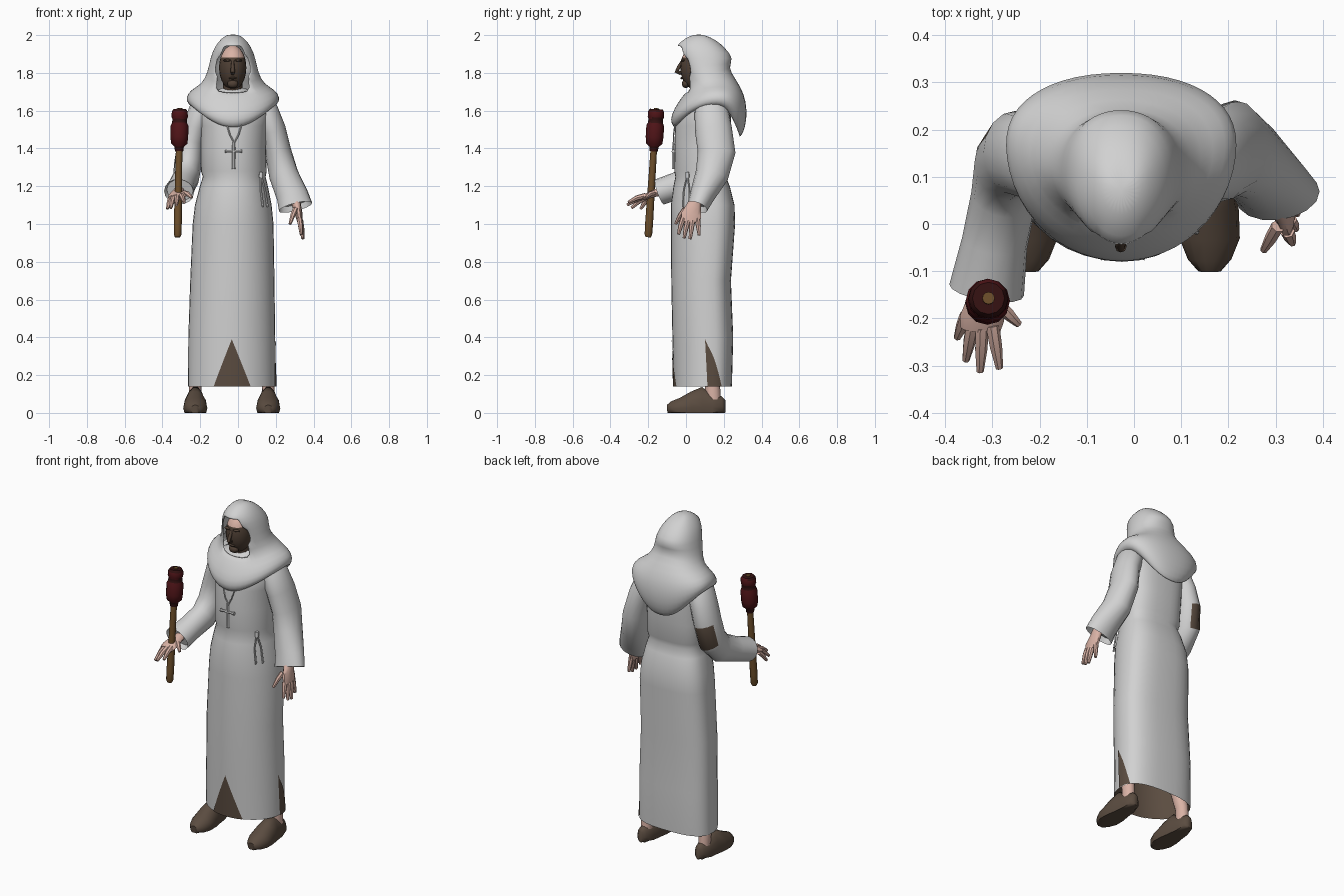
import bpy, bmesh, math
from mathutils import Vector as V

cube = bpy.data.objects.get("Cube")
if cube:
    bpy.data.objects.remove(cube, do_unlink=True)


def material(name, r, g, b):
    m = bpy.data.materials.new(name)
    m.use_nodes = True
    m.diffuse_color = (r, g, b, 1)
    node = m.node_tree.nodes["Principled BSDF"]
    node.inputs["Base Color"].default_value = (r, g, b, 1)
    node.inputs["Roughness"].default_value = 0.9
    return m


cloth = material("pale cloth", .64, .64, .64)
brown = material("brown leather", .105, .073, .052)
skin = material("skin", .70, .45, .38)
mask = material("dark face", .08, .052, .036)
wood = material("wood", .155, .078, .024)
red = material("dark red", .080, .007, .009)
soot = material("soot red", .035, .006, .006)


def finish(name, bm, mats, rule=None, angle=50):
    bmesh.ops.recalc_face_normals(bm, faces=bm.faces)
    if rule:
        for f in bm.faces:
            f.material_index = rule(f.calc_center_median())
    me = bpy.data.meshes.new(name)
    bm.to_mesh(me)
    bm.free()
    ob = bpy.data.objects.new(name, me)
    bpy.context.collection.objects.link(ob)
    for m in mats:
        me.materials.append(m)
    bpy.ops.object.select_all(action='DESELECT')
    ob.select_set(True)
    bpy.context.view_layer.objects.active = ob
    bpy.ops.object.shade_smooth_by_angle(angle=math.radians(angle))
    return ob


def loft(rings, caps=True, closed=True, skip=None):
    bm = bmesh.new()
    rows = [[bm.verts.new(p) for p in ring] for ring in rings]
    n = len(rows[0])
    for i in range(len(rows) - 1):
        for j in range(n if closed else n - 1):
            if skip and skip(i, j):
                continue
            k = (j + 1) % n
            bm.faces.new((rows[i][j], rows[i][k], rows[i + 1][k], rows[i + 1][j]))
    if caps:
        bm.faces.new(rows[0])
        bm.faces.new(rows[-1])
    return bm


def tube(name, pts, mats, n=10, rule=None, cuff=False, floor=False):
    """Sweep an ellipse along points of (x, y, z, radius across, radius other way)."""
    c = [V(p[:3]) for p in pts]
    rings = []
    for i, p in enumerate(pts):
        t = (c[min(i + 1, len(c) - 1)] - c[max(i - 1, 0)]).normalized()
        ref = V((1, 0, 0)) if abs(t.x) < .9 else V((0, 1, 0))
        u = (ref - t * ref.dot(t)).normalized()
        v = t.cross(u)
        ring = [c[i] + u * p[3] * math.cos(a) + v * p[-1] * math.sin(a)
                for a in (2 * math.pi * j / n for j in range(n))]
        if floor:
            for q in ring:
                q.z = max(q.z, 0)
        rings.append(ring)
    bm = loft(rings)
    if cuff:
        bm.faces.ensure_lookup_table()
        bmesh.ops.recalc_face_normals(bm, faces=bm.faces)
        bmesh.ops.inset_region(bm, faces=[bm.faces[-1]], thickness=.01, depth=-.03)
    return finish(name, bm, mats, rule)


def ball(name, center, size, mats, rule=None, n=16):
    bm = bmesh.new()
    bmesh.ops.create_uvsphere(bm, u_segments=n, v_segments=n, radius=1)
    for v in bm.verts:
        v.co = V(a * b for a, b in zip(v.co, size)) + V(center)
    return finish(name, bm, mats, rule)


def section(a, xc, hx, yf, yb, widest, front_pow, back_pow):
    """Point of a cross-section that is rounder in front and squarer behind."""
    c, s = math.cos(a), math.sin(a)
    e = back_pow if s > 0 else front_pow
    ym = yf + (yb - yf) * widest
    reach = yb - ym if s > 0 else ym - yf
    return (xc + hx * math.copysign(abs(c) ** e, c), ym + reach * math.copysign(abs(s) ** e, s))


# Robe body: height, half width, front y, back y, centre x
ROBE = [(.14, .232, -.065, .243, -.033), (.4, .23, -.072, .25, -.033),
        (.7, .223, -.078, .238, -.03), (1.0, .214, -.08, .26, -.026),
        (1.1, .203, -.08, .257, -.025), (1.2, .18, -.066, .232, -.022),
        (1.25, .166, -.056, .212, -.02), (1.28, .174, -.062, .222, -.022),
        (1.4, .172, -.06, .232, -.025), (1.52, .18, -.058, .24, -.022),
        (1.61, .195, -.045, .235, -.022), (1.68, .15, -.01, .2, -.022),
        (1.72, .06, .04, .15, -.025)]


def robe_point(deg, z, out=0.0):
    z = min(max(z, ROBE[0][0]), ROBE[-1][0])
    i = next(k for k in range(len(ROBE) - 1) if z <= ROBE[k + 1][0])
    a, b = ROBE[i], ROBE[i + 1]
    f = (z - a[0]) / (b[0] - a[0])
    _, hx, yf, yb, xc = (p + (q - p) * f for p, q in zip(a, b))
    return V((*section(math.radians(deg), xc, hx + out, yf - out, yb + out, .61, 1, .74), z))


def robe_ring(z, out=0.0):
    return [robe_point(10 * j, z, out) for j in range(36)]


finish("robe", loft([robe_ring(r[0]) for r in ROBE], caps=False), [cloth])
# Brown lining inside the hem, closed above
finish("robe_lining", loft([robe_ring(.14, -.001), robe_ring(.16, -.007), robe_ring(.38, -.01),
                            robe_ring(.4, -.14)], caps=False), [brown])


# Slits showing brown under-cloth: apex angle, base angles
def slit(name, apex, lo, hi, top):
    rows = []
    for i in range(9):
        f = i / 8
        z = top + (.14 - top) * f
        l, h = apex + (lo - apex) * f, apex + (hi - apex) * f
        rows.append([robe_point(l + (h - l) * k / 6, z, .004) for k in range(7)])
    bm = loft(rows, caps=False, closed=False)
    bmesh.ops.remove_doubles(bm, verts=bm.verts, dist=.0001)
    finish(name, bm, [brown])


slit("front_slit", -90, -114, -65, .39)
slit("side_slit", -7, -3, 25, .39)

# Hood and cowl: z at front, side and back, half width, front y, back y, widest place
HOOD = [(2.005, 2.005, 2.0, .025, .045, .10, .5), (1.985, 1.985, 1.975, .06, -.005, .16, .5),
        (1.945, 1.94, 1.93, .097, -.05, .21, .5), (1.885, 1.88, 1.875, .12, -.042, .255, .5),
        (1.79, 1.80, 1.83, .135, -.015, .222, .5), (1.70, 1.74, 1.77, .165, .0, .262, .55),
        (1.65, 1.71, 1.69, .228, -.04, .31, .6), (1.575, 1.67, 1.60, .252, -.082, .325, .62),
        (1.53, 1.635, 1.51, .24, -.082, .317, .62), (1.505, 1.63, 1.455, .21, -.06, .29, .6)]
M = 26
OPENING = {2: 2.6, 3: 3.6, 4: 2.6}
rings = []
for zf, zs, zb, hx, yf, yb, widest in HOOD:
    ring = []
    for j in range(M):
        a = 2 * math.pi * j / M
        s = math.sin(a)
        z = zs + ((zb if s > 0 else zf) - zs) * s * s
        ring.append(V((*section(a, -.027, hx, yf, yb, widest, 1, .9), z)))
    rings.append(ring)
bm = loft(rings, caps=False, skip=lambda i, j: abs(j + .5 - M * .75) < OPENING.get(i, 0))
bmesh.ops.holes_fill(bm, edges=[e for e in bm.edges if e.is_boundary and
                                all(v.co.z > 1.99 for v in e.verts)], sides=M)
hood = finish("hood", bm, [cloth], angle=80)
hood.modifiers.new("thickness", 'SOLIDIFY').thickness = .012
rounding = hood.modifiers.new("rounding", 'SUBSURF')
rounding.levels = rounding.render_levels = 1

# Head with dark face and pale forehead
ball("head", (-.028, .055, 1.828), (.072, .085, .118), [mask, skin],
     lambda c: 1 if c.z > 1.875 else 0, 20)
tube("nose", [(-.028, -.018, 1.865, .007), (-.028, -.038, 1.83, .01),
              (-.028, -.049, 1.808, .012), (-.028, -.025, 1.797, .01)], [mask], 8)
for s in (-1, 1):
    ball("brow", (-.028 + s * .027, -.016, 1.866), (.024, .012, .007), [mask], n=8)
ball("mouth", (-.028, -.02, 1.772), (.022, .010, .006), [mask], n=8)
ball("chin", (-.028, -.002, 1.742), (.03, .02, .022), [mask], n=10)
tube("neck", [(-.028, .08, 1.62, .055), (-.028, .075, 1.78, .05)], [mask], 12)

# Sleeves
tube("left_sleeve", [(.10, .13, 1.67, .05, .06), (.145, .135, 1.60, .068, .09),
                     (.185, .145, 1.50, .068, .098), (.213, .162, 1.38, .07, .1),
                     (.242, .137, 1.26, .078, .088), (.288, .085, 1.15, .085, .066),
                     (.305, .06, 1.09, .091, .056)], [cloth], 16, cuff=True)
tube("right_sleeve", [(-.15, .13, 1.67, .05, .06), (-.195, .135, 1.60, .065, .09),
                      (-.225, .145, 1.52, .068, .092), (-.25, .15, 1.43, .070, .09),
                      (-.265, .128, 1.32, .073, .088), (-.275, .06, 1.245, .07, .082),
                      (-.295, -.04, 1.205, .07, .072), (-.312, -.14, 1.17, .08, .07)],
     [cloth, brown], 16, cuff=True,
     rule=lambda c: 1 if c.y > .175 and c.x < -.225 and 1.31 < c.z < 1.43 else 0)


# Hands: wrist and palm sweep, then fingers as (root, tip)
def hand(side, palm, fingers):
    tube(side + "_palm", palm, [skin], 10)
    for i, (a, b) in enumerate(fingers):
        a, b = V(a), V(b)
        mid = a.lerp(b, .5) + V((0, 0, .006))
        tube(f"{side}_finger_{i + 1}", [(*a, .015), (*mid, .0135), (*b, .008)], [skin], 7)


hand("left", [(.30, .055, 1.14, .026, .03), (.312, .04, 1.09, .023, .042),
              (.322, .028, 1.05, .02, .056), (.328, .025, 1.01, .014, .05)],
     [((.325, -.015, 1.03), (.335, -.04, .945)), ((.33, .01, 1.02), (.342, -.01, .925)),
      ((.33, .035, 1.02), (.345, .022, .92)), ((.325, .06, 1.03), (.335, .07, .94)),
      ((.305, -.005, 1.08), (.275, -.055, 1.0))])
hand("right", [(-.312, -.11, 1.175, .028, .024), (-.315, -.16, 1.165, .038, .021),
               (-.322, -.2, 1.15, .047, .018), (-.325, -.225, 1.14, .042, .014)],
     [((-.355, -.195, 1.14), (-.374, -.24, 1.08)), ((-.342, -.215, 1.14), (-.356, -.288, 1.085)),
      ((-.322, -.22, 1.145), (-.326, -.312, 1.10)), ((-.3, -.215, 1.15), (-.285, -.305, 1.115)),
      ((-.288, -.17, 1.165), (-.244, -.212, 1.14))])


# Torch: a tilted stick with a wrapped head
def torch(name, profile, mats, rule=None):
    base, top = V((-.32, -.2, .93)), V((-.308, -.157, 1.61))
    pts = [(*base.lerp(top, (z - .93) / .68), r) for z, r in profile]
    return tube(name, pts, mats, 12, rule)


torch("torch_handle", [(.93, .014), (.945, .02), (1.0, .021), (1.2, .019), (1.42, .017),
                       (1.613, .013)], [wood])
torch("torch_head", [(1.385, .022), (1.41, .025), (1.425, .043), (1.46, .047), (1.52, .047),
                     (1.535, .04), (1.555, .038), (1.565, .043), (1.595, .042), (1.608, .034)],
      [red, soot], lambda c: 1 if c.z < 1.41 or 1.535 < c.z < 1.56 or c.z > 1.6 else 0)

# Shoes and ankles
for name, x in (("left", .16), ("right", -.226)):
    tube(name + "_shoe", [(x, .208, .035, .015, .035), (x, .192, .035, .032, .055),
                          (x, .14, .03, .045, .068), (x, .085, .03, .052, .11),
                          (x, .03, .03, .062, .085), (x, -.03, .025, .064, .055),
                          (x, -.075, .02, .046, .042), (x, -.1, .018, .024, .024)],
         [brown], 14, floor=True)
    tube(name + "_ankle", [(x, .145, .06, .033, .04), (x, .14, .15, .034, .04),
                           (x * .9, .13, .26, .042)], [skin], 12)

# Necklace and cross
p = V((-.02, -.064, 1.43))
for i, s in enumerate((-1, 1)):
    tube(f"necklace_{i + 1}", [(p.x + s * .04, -.058, 1.53, .004), (p.x + s * .022, -.066, 1.47, .004),
                               (*p, .004)], [cloth], 6)
tube("cross_upright", [(-.023, -.066, 1.435, .006), (-.023, -.066, 1.40, .009),
                       (-.023, -.066, 1.30, .008), (-.023, -.066, 1.29, .011)], [cloth], 6)
tube("cross_bar", [(-.07, -.067, 1.385, .01), (-.06, -.067, 1.385, .007),
                   (.012, -.067, 1.385, .007), (.022, -.067, 1.385, .01)], [cloth], 6)

# Waist cord with hanging ends
tube("cord_knot", [(*robe_point(-36, 1.275, .006), .01), (*robe_point(-36, 1.245, .008), .011)], [cloth], 8)
for i, d in enumerate((-42, -31)):
    tube(f"cord_end_{i + 1}", [(*robe_point(-36, 1.26, .008), .005), (*robe_point(d, 1.18, .009), .005),
                               (*robe_point(d, 1.09, .008), .006)], [cloth], 6)
